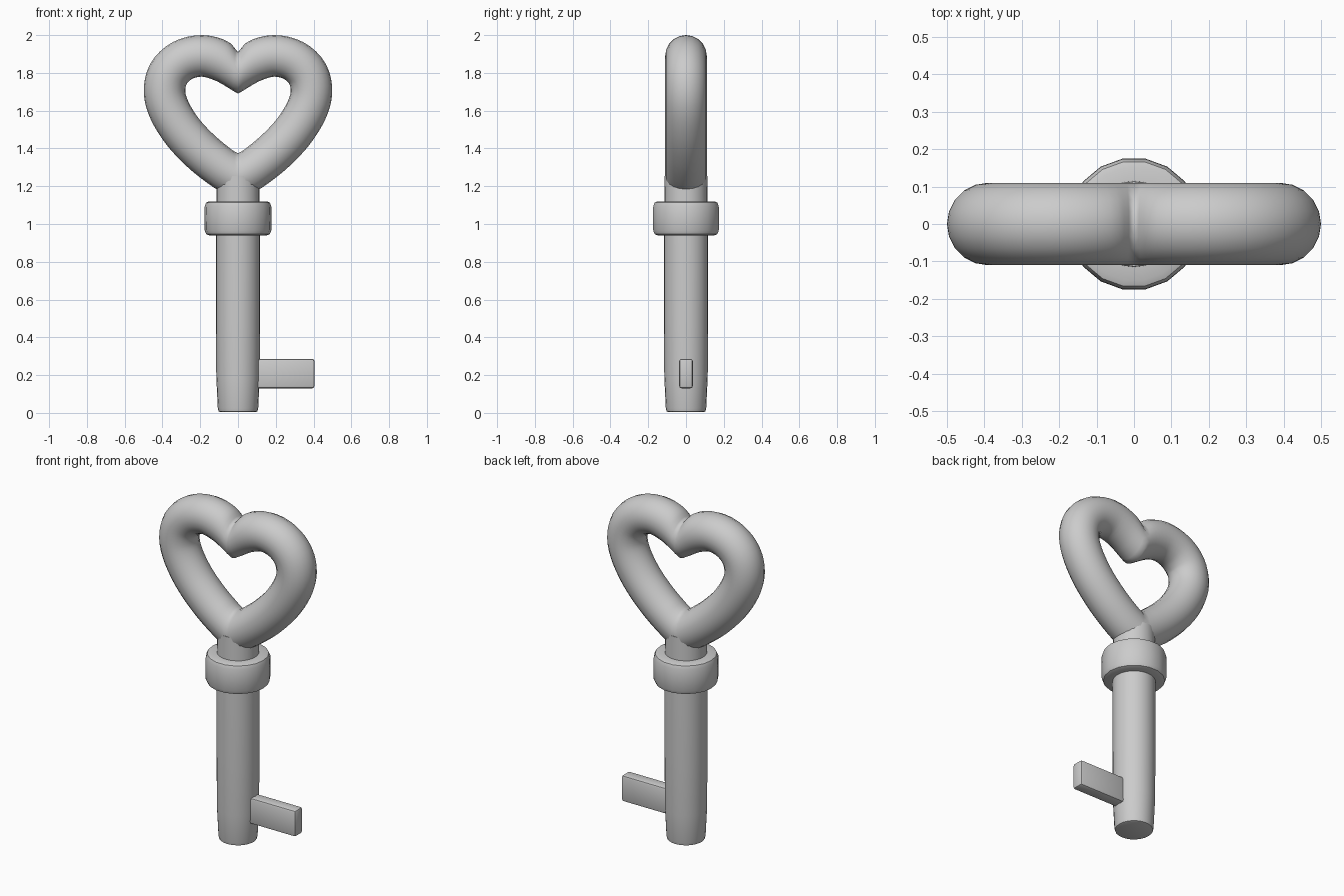
import bpy, bmesh, math
from mathutils import Vector

if "Cube" in bpy.data.objects:
    bpy.data.objects.remove(bpy.data.objects["Cube"])


def finish(name, bm, angle=40):
    bmesh.ops.recalc_face_normals(bm, faces=bm.faces)
    me = bpy.data.meshes.new(name)
    bm.to_mesh(me)
    bm.free()
    ob = bpy.data.objects.new(name, me)
    bpy.context.collection.objects.link(ob)
    bpy.ops.object.select_all(action='DESELECT')
    bpy.context.view_layer.objects.active = ob
    ob.select_set(True)
    bpy.ops.object.shade_smooth_by_angle(angle=math.radians(angle))
    return ob


def skin(bm, rings):
    for a, b in zip(rings, rings[1:]):
        n = len(a)
        for i in range(n):
            j = (i + 1) % n
            bm.faces.new((a[i], a[j], b[j], b[i]))


def lathe(name, profile, sides):
    bm = bmesh.new()
    rings = [[bm.verts.new((r * math.cos(math.tau * i / sides),
                            r * math.sin(math.tau * i / sides), z))
              for i in range(sides)] for r, z in profile]
    skin(bm, rings)
    bm.faces.new(rings[0])
    bm.faces.new(rings[-1])
    return finish(name, bm)


# Shaft with slightly tapered tip, running up into the bow
lathe("shaft", [(0.095, 0.005), (0.103, 0.008), (0.107, 0.025), (0.115, 0.19),
                (0.117, 0.5), (0.117, 0.95), (0.115, 1.1), (0.113, 1.255)], 24)

# Collar ring with rounded edges
lathe("collar", [(0.10, 0.94), (0.152, 0.94), (0.168, 0.946), (0.176, 0.965),
                 (0.177, 1.03), (0.176, 1.095), (0.168, 1.114), (0.152, 1.12),
                 (0.10, 1.12)], 18)

# Bit (single tooth)
bm = bmesh.new()
bmesh.ops.create_cube(bm, size=1)
for v in bm.verts:
    v.co = Vector((0.235 + v.co.x * 0.34, v.co.y * 0.072, 0.208 + v.co.z * 0.156))
bmesh.ops.bevel(bm, geom=bm.edges[:], offset=0.012, segments=2, profile=0.5,
                affect='EDGES')
finish("bit", bm)

# Heart bow: right half swept along a spline, mitred at x = 0, then mirrored
R, SIDES, SUB = 0.11, 20, 4
path = [(0, 1.80), (0.085, 1.862), (0.19, 1.89), (0.295, 1.865), (0.368, 1.795),
        (0.389, 1.70), (0.362, 1.60), (0.29, 1.485), (0.19, 1.38), (0.09, 1.301),
        (0, 1.245)]
pts = [Vector((x, 0, z)) for x, z in path]
pts = [2 * pts[0] - pts[1]] + pts + [2 * pts[-1] - pts[-2]]


def spline(i, t):
    a, b, c, d = pts[i:i + 4]
    p = 0.5 * (2 * b + (c - a) * t + (2 * a - 5 * b + 4 * c - d) * t * t
               + (3 * b - a - 3 * c + d) * t ** 3)
    g = 0.5 * ((c - a) + 2 * (2 * a - 5 * b + 4 * c - d) * t
               + 3 * (3 * b - a - 3 * c + d) * t * t)
    return p, g.normalized()


samples = [spline(i, s / SUB) for i in range(len(path) - 1) for s in range(SUB)]
samples.append(spline(len(path) - 2, 1.0))
bm = bmesh.new()
rings = []
for p, t in samples:
    o = Vector((-t.z, 0, t.x)) * R
    w = max(0.0, min(1.0, p.x / 0.16))
    if w < 1:
        o += t * ((w - 1) * o.x / t.x)
        if p.z > 1.6:
            o = o.normalized() * R
    rings.append([bm.verts.new(p + o * math.cos(math.tau * k / SIDES)
                               + Vector((0, R * math.sin(math.tau * k / SIDES), 0)))
                  for k in range(SIDES)])
skin(bm, rings)
bow = finish("heart_bow", bm, 60)
bow.modifiers.new("mirror", 'MIRROR').use_clip = True
